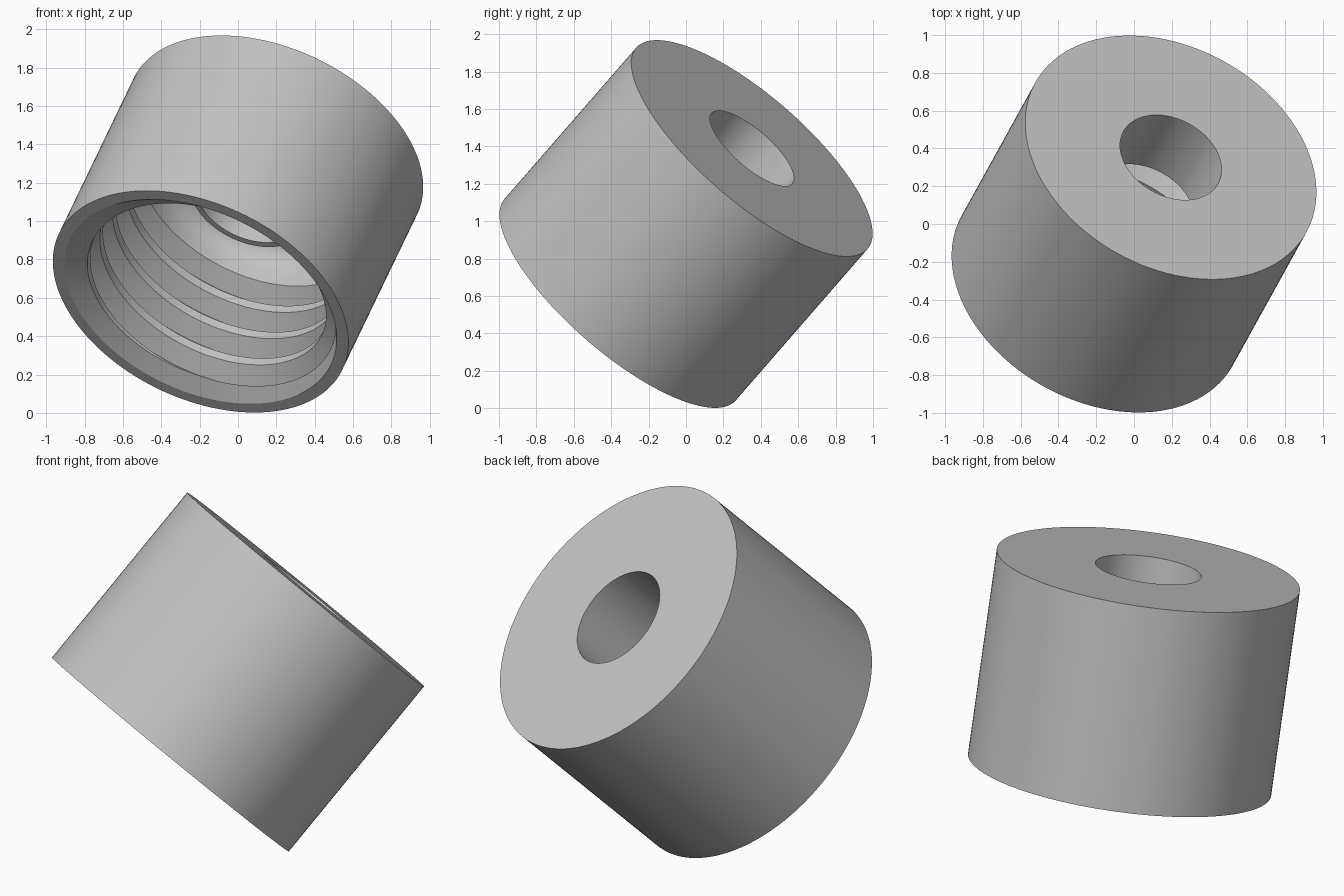
import bpy, bmesh, math
from mathutils import Matrix, Vector

cube = bpy.data.objects.get("Cube")
if cube:
    bpy.data.objects.remove(cube, do_unlink=True)

# Main sizes, measured along the tilted axis from the open end
SEGMENTS = 128
OUTER, HOLE, HEIGHT = 0.82, 0.286, 1.142
MINOR, MAJOR, PITCH = 0.645, 0.75, 0.193
THREAD_START, THREAD_END, CREST_START = 0.045, 0.80, 0.177
LIP, LIP_OUTER, GROOVE = 0.72, 0.32, 0.85


def thread_radius(s, angle):
    """Radius of the internal thread at height s and an angle."""
    t = ((s - CREST_START) / PITCH - angle / math.tau + 1e-6) % 1.0
    if t < 0.25:
        depth = 0.0
    elif t < 0.5625:
        depth = (t - 0.25) / 0.3125
    elif t < 0.6875:
        depth = 1.0
    else:
        depth = (1.0 - t) / 0.3125
    fade = min(1.0, max(0.0, (THREAD_END - s) / 0.03))
    return MINOR + (MAJOR - MINOR) * depth * fade


def section(angle):
    """Closed cross-section (radius, height) at an angle."""
    points = [(MAJOR + 0.005, 0.0)]
    # Helical thread rows, clamped to the threaded length
    for turn in range(-2, 5):
        for part in (0.0, 0.25, 0.5625, 0.6875):
            s = CREST_START + PITCH * (turn + part + angle / math.tau)
            s = min(THREAD_END, max(THREAD_START, s))
            points.append((thread_radius(s, angle), s))
    # Rounded groove around the inner lip
    mid, rad = (MINOR + LIP_OUTER) / 2, (MINOR - LIP_OUTER) / 2
    for i in range(13):
        a = math.pi * i / 12
        points.append((mid + rad * math.cos(a), GROOVE + rad * math.sin(a)))
    # Lip, through hole, top face, outer wall and rim
    points += [(LIP_OUTER, LIP), (HOLE, LIP), (HOLE, HEIGHT),
               (OUTER, HEIGHT), (OUTER, 0.0), points[0]]
    return points


# Sweep the section around the axis
bm = bmesh.new()
columns = []
for i in range(SEGMENTS + 1):
    angle = math.tau * i / SEGMENTS
    columns.append([bm.verts.new((r * math.cos(angle), r * math.sin(angle), s))
                    for r, s in section(angle)])
for a, b in zip(columns, columns[1:]):
    for j in range(len(a) - 1):
        bm.faces.new((a[j], b[j], b[j + 1], a[j + 1]))
bmesh.ops.remove_doubles(bm, verts=bm.verts, dist=0.0001)
bmesh.ops.recalc_face_normals(bm, faces=bm.faces)

# Tilt the part and place it on the ground
axis = Vector((0.3415, 0.617, 0.709)).normalized()
low = (axis * axis.z - Vector((0, 0, 1))).normalized()
frame = Matrix((low, axis.cross(low), axis)).transposed().to_4x4()
middle = Matrix.Translation((0, 0, -HEIGHT / 2))
bm.transform(Matrix.Translation((0, 0, 0.985)) @ frame @ middle)

mesh = bpy.data.meshes.new("threaded_cap")
bm.to_mesh(mesh)
bm.free()
cap = bpy.data.objects.new("threaded_cap", mesh)
bpy.context.collection.objects.link(cap)

# Single grey material
grey = bpy.data.materials.new("plain grey")
grey.use_nodes = True
colour = (0.55, 0.55, 0.55, 1.0)
grey.diffuse_color = colour
for node in grey.node_tree.nodes:
    if node.type == 'BSDF_PRINCIPLED':
        node.inputs["Base Color"].default_value = colour
mesh.materials.append(grey)

bpy.ops.object.select_all(action='DESELECT')
cap.select_set(True)
bpy.context.view_layer.objects.active = cap
bpy.ops.object.shade_smooth_by_angle(angle=math.radians(20))
